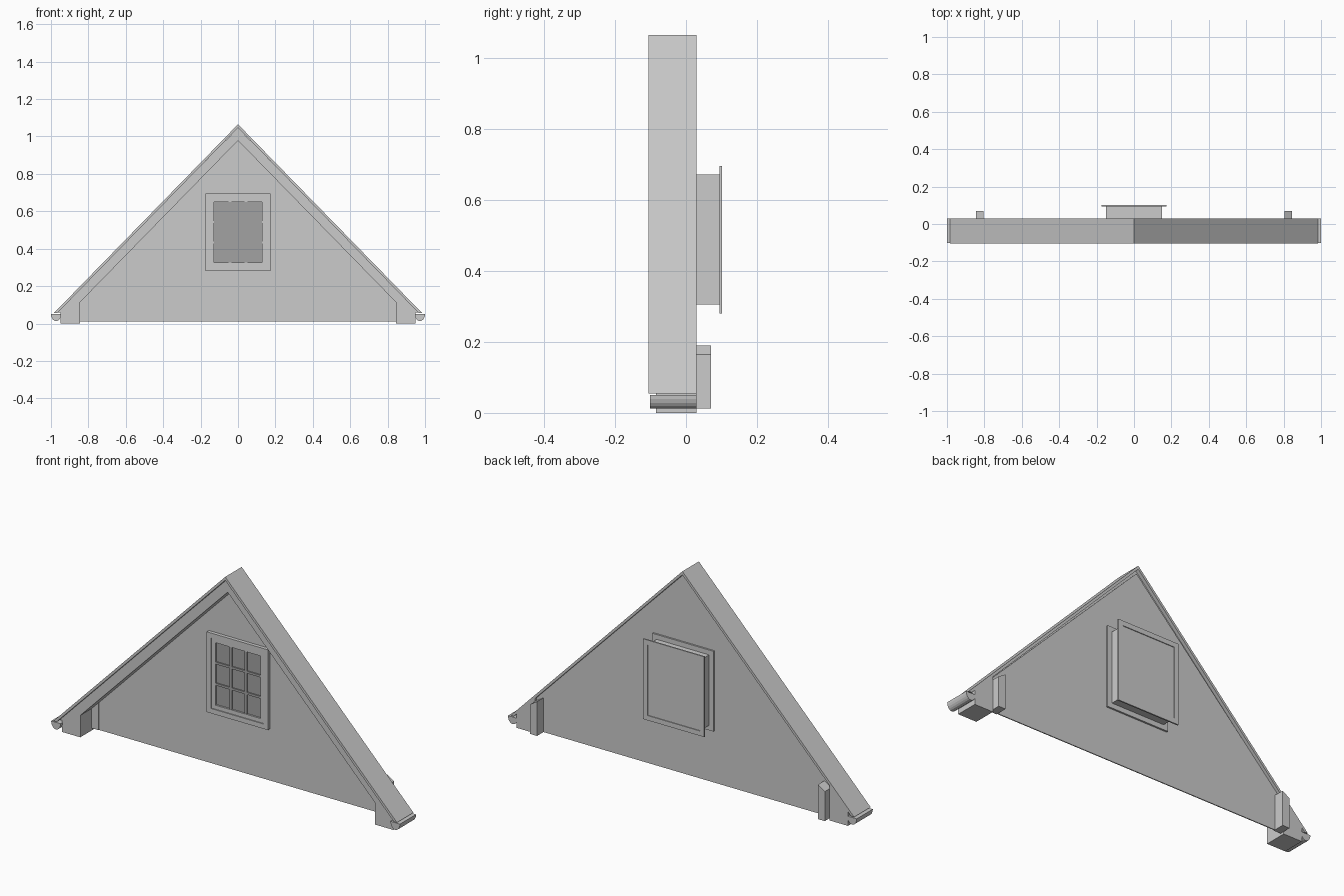
import bpy, bmesh, math

cube = bpy.data.objects.get("Cube")
if cube:
    bpy.data.objects.remove(cube, do_unlink=True)


def make_material(name, value):
    mat = bpy.data.materials.new(name)
    mat.use_nodes = True
    color = (value, value, value, 1)
    mat.diffuse_color = color
    mat.node_tree.nodes["Principled BSDF"].inputs["Base Color"].default_value = color
    return mat


GREY = make_material("plain_grey", 0.6)
GLASS = make_material("dark_glass_grey", 0.36)


def prism(name, outline, y0, y1, mat=GREY):
    """Extrude an x-z outline from y0 to y1."""
    bm = bmesh.new()
    face = bm.faces.new([bm.verts.new((x, y0, z)) for x, z in outline])
    new = bmesh.ops.extrude_face_region(bm, geom=[face])["geom"]
    verts = [v for v in new if isinstance(v, bmesh.types.BMVert)]
    bmesh.ops.translate(bm, verts=verts, vec=(0, y1 - y0, 0))
    bmesh.ops.recalc_face_normals(bm, faces=bm.faces)
    mesh = bpy.data.meshes.new(name)
    bm.to_mesh(mesh)
    bm.free()
    mesh.materials.append(mat)
    obj = bpy.data.objects.new(name, mesh)
    bpy.context.collection.objects.link(obj)
    return obj


def rect(x0, x1, z0, z1):
    return [(x0, z0), (x1, z0), (x1, z1), (x0, z1)]


def ring(name, half_w, half_h, border, y0, y1, zc):
    """Rectangular frame made of four bars."""
    w, h = half_w - border, half_h - border
    prism(name + "_top", rect(-half_w, half_w, zc + h, zc + half_h), y0, y1)
    prism(name + "_bottom", rect(-half_w, half_w, zc - half_h, zc - h), y0, y1)
    for s, side in ((1, "left"), (-1, "right")):
        prism(name + "_" + side, rect(s * w, s * half_w, zc - h, zc + h), y0, y1)


def chevron(name, apex, foot_x, foot_z, drop, y0, y1):
    """Inverted V band with the given vertical thickness."""
    prism(name, [(-foot_x, foot_z), (0, apex), (foot_x, foot_z),
                 (foot_x - drop, foot_z), (0, apex - drop), (drop - foot_x, foot_z)], y0, y1)


WALL = 0.012
# Gable wall, roof skin and deep rake trim
prism("gable_wall", [(-0.95, 0.012), (0.95, 0.012), (0.95, 0.07), (0, 1.03), (-0.95, 0.07)],
      WALL, WALL + 0.005)
chevron("roof", 1.065, 0.985, 0.055, 0.018, -0.105, 0.03)
chevron("rake_trim", 1.046, 0.965, 0.06, 0.068, -0.085, WALL)

# Eave boxes, gutters and rear posts on both sides
for s, side in ((1, "left"), (-1, "right")):
    box = [(0.845, 0), (0.95, 0), (0.95, 0.08), (0.845, 0.18)]
    prism(side + "_eave_box", [(s * x, z) for x, z in box], -0.085, 0.03)
    arc = [math.pi * (1 + i / 10) for i in range(11)]
    gutter = [(s * (0.973 + 0.027 * math.cos(a)), 0.05 + 0.037 * math.sin(a)) for a in arc]
    prism(side + "_gutter", gutter, -0.102, 0.03)
    post = [(0.805, 0.012), (0.845, 0.012), (0.845, 0.165), (0.805, 0.19)]
    prism(side + "_rear_post", [(s * x, z) for x, z in post], 0.008, 0.07)

# Window: front casing, sash, panes and glazing bars
ZC = 0.488
ring("window_casing", 0.175, 0.208, 0.025, -0.006, 0.026, ZC)
ring("window_sash", 0.15, 0.183, 0.021, -0.001, WALL, ZC)
prism("window_glass", rect(-0.13, 0.13, ZC - 0.163, ZC + 0.163), 0.008, WALL, GLASS)
for s in (1, -1):
    prism("vertical_glazing_bar", rect(s * 0.043 - 0.007, s * 0.043 + 0.007,
                                       ZC - 0.163, ZC + 0.163), 0.001, WALL, GLASS)
    z = ZC + s * 0.055
    prism("horizontal_glazing_bar", rect(-0.13, 0.13, z - 0.006, z + 0.006), 0.002, WALL, GLASS)

# Rear window box with its flange and panel
prism("window_box", rect(-0.15, 0.15, ZC - 0.183, ZC + 0.183), WALL, 0.097)
ring("rear_casing", 0.175, 0.208, 0.025, 0.094, 0.101, ZC)
